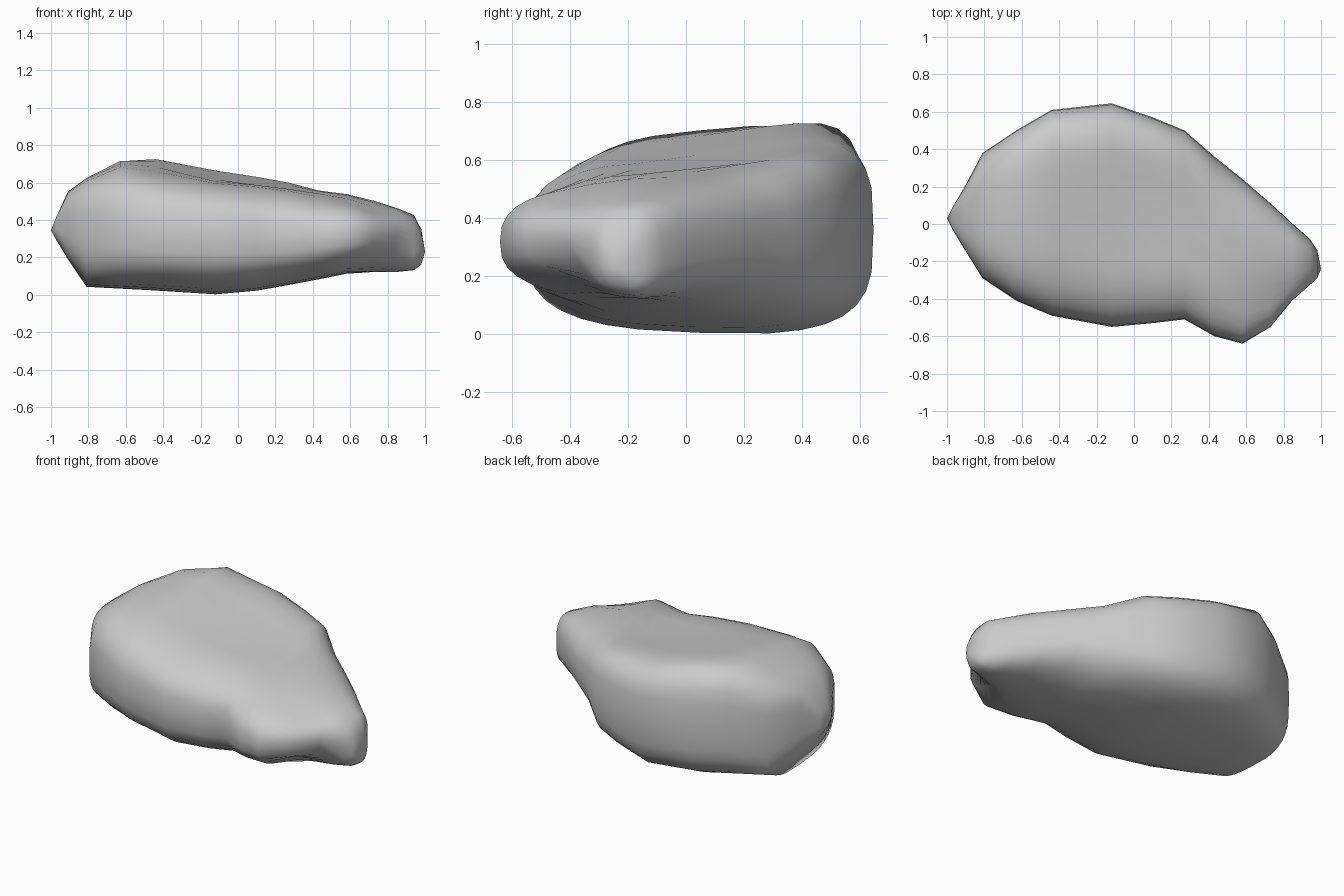
import bpy, bmesh, math
from mathutils import Vector

# Cross-sections along x: x, y front, y back, z bottom, z top at front, z top at back
SECTIONS = [
    (-0.97, -0.03, 0.09, 0.29, 0.42, 0.42),
    (-0.91, -0.13, 0.19, 0.19, 0.54, 0.56),
    (-0.81, -0.29, 0.38, 0.04, 0.60, 0.64),
    (-0.63, -0.41, 0.50, 0.03, 0.66, 0.75),
    (-0.44, -0.49, 0.61, 0.02, 0.63, 0.77),
    (-0.12, -0.55, 0.645, 0.00, 0.60, 0.72),
    (0.10, -0.53, 0.57, 0.02, 0.58, 0.69),
    (0.27, -0.51, 0.50, 0.05, 0.55, 0.66),
    (0.43, -0.60, 0.36, 0.08, 0.51, 0.62),
    (0.58, -0.64, 0.24, 0.11, 0.50, 0.57),
    (0.73, -0.56, 0.11, 0.12, 0.46, 0.53),
    (0.85, -0.42, 0.00, 0.12, 0.44, 0.48),
    (0.94, -0.33, -0.08, 0.13, 0.41, 0.44),
    (0.98, -0.29, -0.14, 0.16, 0.34, 0.36),
]
SIDES = 32


def rounded(v, power):
    return math.copysign(abs(v) ** (2.0 / power), v)


bm = bmesh.new()
rings = []
for x, yf, yb, zb, ztf, ztb in SECTIONS:
    ring = []
    for i in range(SIDES):
        a = 2 * math.pi * i / SIDES
        c, s = math.cos(a), math.sin(a)
        # Squarer on the body, rounder on the nose
        power = (3.6 if c > 0 else 3.1) if x < 0.4 else 2.7
        u = 0.5 + 0.5 * rounded(c, power)
        v = 0.5 + 0.5 * rounded(s, power)
        top = ztf + (ztb - ztf) * u
        bottom = zb + 0.04 * max(0.0, 0.65 - u)
        ring.append(bm.verts.new((x, yf + (yb - yf) * u, bottom + (top - bottom) * v)))
    rings.append(ring)

# Skin between sections
for r0, r1 in zip(rings, rings[1:]):
    for i in range(SIDES):
        j = (i + 1) % SIDES
        bm.faces.new((r0[i], r0[j], r1[j], r1[i]))

# Pointed left end and blunt right end
for ring, tip in ((rings[0], (-1.0, 0.03, 0.345)), (rings[-1], (1.0, -0.24, 0.23))):
    p = bm.verts.new(tip)
    for i in range(SIDES):
        bm.faces.new((ring[i], ring[(i + 1) % SIDES], p))

# Local sculpting: centre, push, radius
SCULPT = [
    ((0.80, -0.46, 0.18), (-0.03, 0.06, 0.06), 0.12),   # hollow between nose lobes
    ((0.68, -0.40, 0.48), (0.00, 0.00, -0.03), 0.10),   # dent on top of the nose
    ((-0.40, 0.53, 0.73), (0.00, 0.01, 0.02), 0.14),    # raised back ridge
    ((-0.10, 0.05, 0.66), (0.00, 0.00, -0.04), 0.35),   # dished top
    ((0.25, 0.10, 0.62), (0.00, 0.00, -0.03), 0.25),
]
for centre, push, radius in SCULPT:
    for vert in bm.verts:
        d = (vert.co - Vector(centre)).length
        vert.co += Vector(push) * math.exp(-(d / radius) ** 2)

bmesh.ops.recalc_face_normals(bm, faces=bm.faces)
for f in bm.faces:
    f.smooth = True
mesh = bpy.data.meshes.new("boulder")
bm.to_mesh(mesh)
bm.free()
boulder = bpy.data.objects.new("boulder", mesh)
bpy.context.collection.objects.link(boulder)
